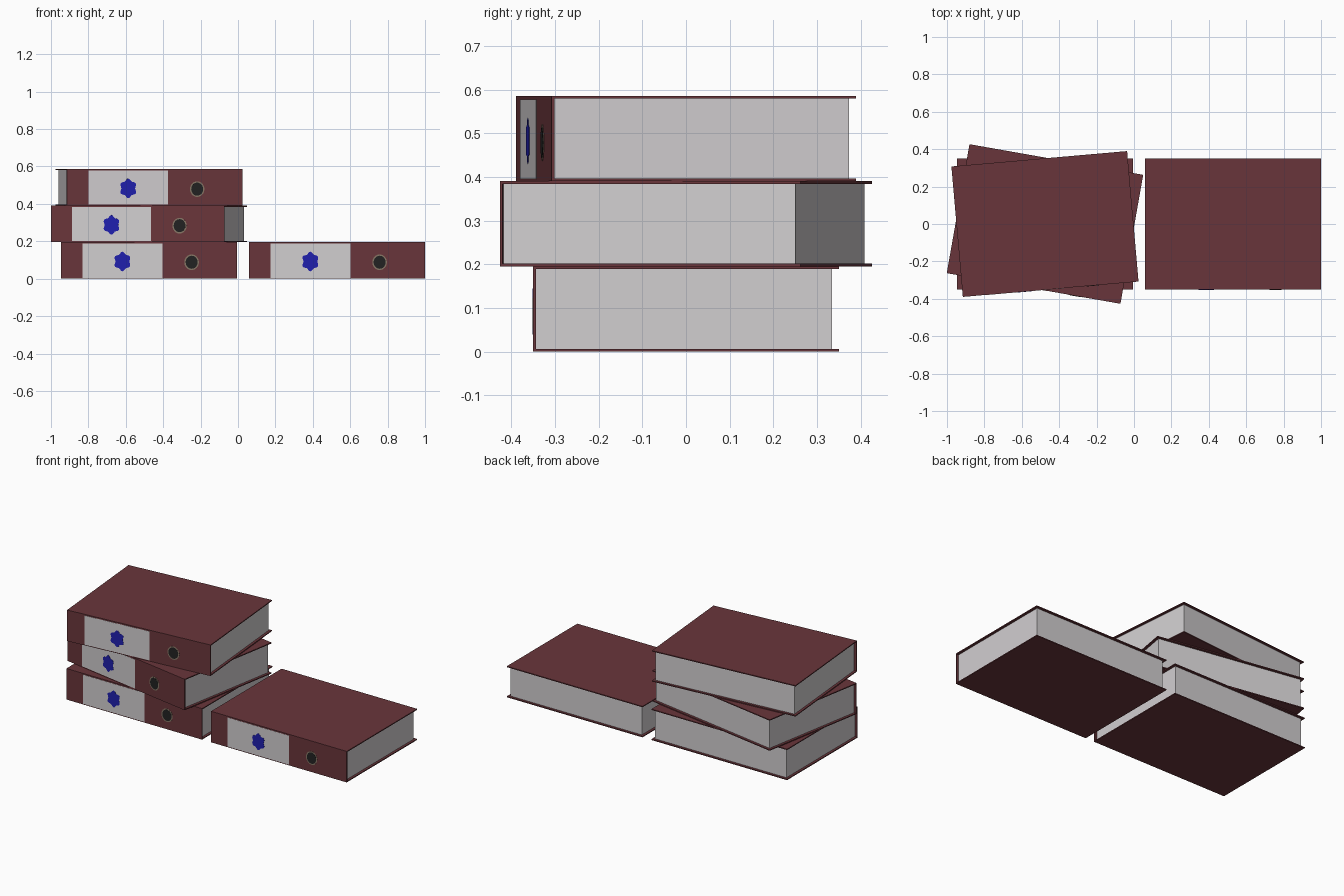
import bpy, bmesh, math
from mathutils import Matrix, Vector

if "Cube" in bpy.data.objects:
    bpy.data.objects.remove(bpy.data.objects["Cube"])

W, D, H = 0.943, 0.70, 0.195      # binder width, depth, height
T, INSET = 0.006, 0.015           # board thickness, page inset


def material(name, rgb):
    m = bpy.data.materials.new(name)
    m.diffuse_color = (*rgb, 1)
    m.use_nodes = True
    m.node_tree.nodes["Principled BSDF"].inputs["Base Color"].default_value = m.diffuse_color
    return m


MAROON = material("maroon board", (0.141, 0.036, 0.043))
PAPER = material("paper white", (0.64, 0.62, 0.63))
BLUE = material("ink blue", (0.014, 0.014, 0.42))
RIM = material("tan metal rim", (0.24, 0.18, 0.13))
BLACK = material("hole black", (0.016, 0.016, 0.016))


def prism(name, points, offset, mat, place):
    """Closed solid from an outline extruded along an offset vector."""
    bm = bmesh.new()
    face = bm.faces.new([bm.verts.new(p) for p in points])
    ext = bmesh.ops.extrude_face_region(bm, geom=[face])
    verts = [v for v in ext["geom"] if isinstance(v, bmesh.types.BMVert)]
    bmesh.ops.translate(bm, vec=Vector(offset), verts=verts)
    bmesh.ops.recalc_face_normals(bm, faces=bm.faces)
    me = bpy.data.meshes.new(name)
    bm.to_mesh(me)
    bm.free()
    me.materials.append(mat)
    ob = bpy.data.objects.new(name, me)
    bpy.context.collection.objects.link(ob)
    ob.matrix_world = place
    return ob


def disc(cx, cz, rx, rz, y, n=24, wobble=0.0, lobes=6):
    """Outline on the spine, optionally with soft lobes."""
    pts = []
    for i in range(n):
        a = 2 * math.pi * i / n
        k = 1 + wobble * math.cos(lobes * a + math.pi)
        pts.append((cx + rx * k * math.cos(a), y, cz + rz * k * math.sin(a)))
    return pts


def binder(tag, x, z, angle):
    place = Matrix.Translation((x, 0, z)) @ Matrix.Rotation(math.radians(angle), 4, 'Z')
    f, b, hw = -D / 2, D / 2, W / 2

    # wrap-around cover: bottom board, spine and top board in one profile
    prof = [(b, 0), (f, 0), (f, H), (b, H), (b, H - T), (f + T, H - T), (f + T, T), (b, T)]
    prism(tag + "_cover", [(-hw, y, zz) for y, zz in prof], (W, 0, 0), MAROON, place)

    # page block, inset on the three open sides
    px, y0, y1 = hw - INSET, f + T, b - INSET
    prism(tag + "_pages", [(-px, y0, T), (px, y0, T), (px, y1, T), (-px, y1, T)],
          (0, 0, H - 2 * T), PAPER, place)

    # spine label plate
    prism(tag + "_label", [(-0.355, f, 0.005), (0.072, f, 0.005),
                           (0.072, f, 0.187), (-0.355, f, 0.187)],
          (0, -0.001, 0), PAPER, place)
    # plain ink blot on the label
    prism(tag + "_ink_blot", disc(-0.142, 0.092, 0.042, 0.047, f - 0.001, 36, 0.12),
          (0, -0.001, 0), BLUE, place)
    # finger hole: rim and dark centre
    prism(tag + "_hole_rim", disc(0.228, 0.088, 0.039, 0.042, f), (0, -0.001, 0), RIM, place)
    prism(tag + "_finger_hole", disc(0.228, 0.088, 0.032, 0.035, f - 0.001),
          (0, -0.001, 0), BLACK, place)


# stack of three twisted binders, plus one lying beside it
STACK_X = -0.476
for tag, x, level, angle in (("lower_binder", STACK_X, 0, 0),
                             ("middle_binder", STACK_X, 1, -10),
                             ("upper_binder", STACK_X, 2, 5),
                             ("side_binder", 0.529, 0, 0)):
    binder(tag, x, level * (H + 0.0005), angle)
